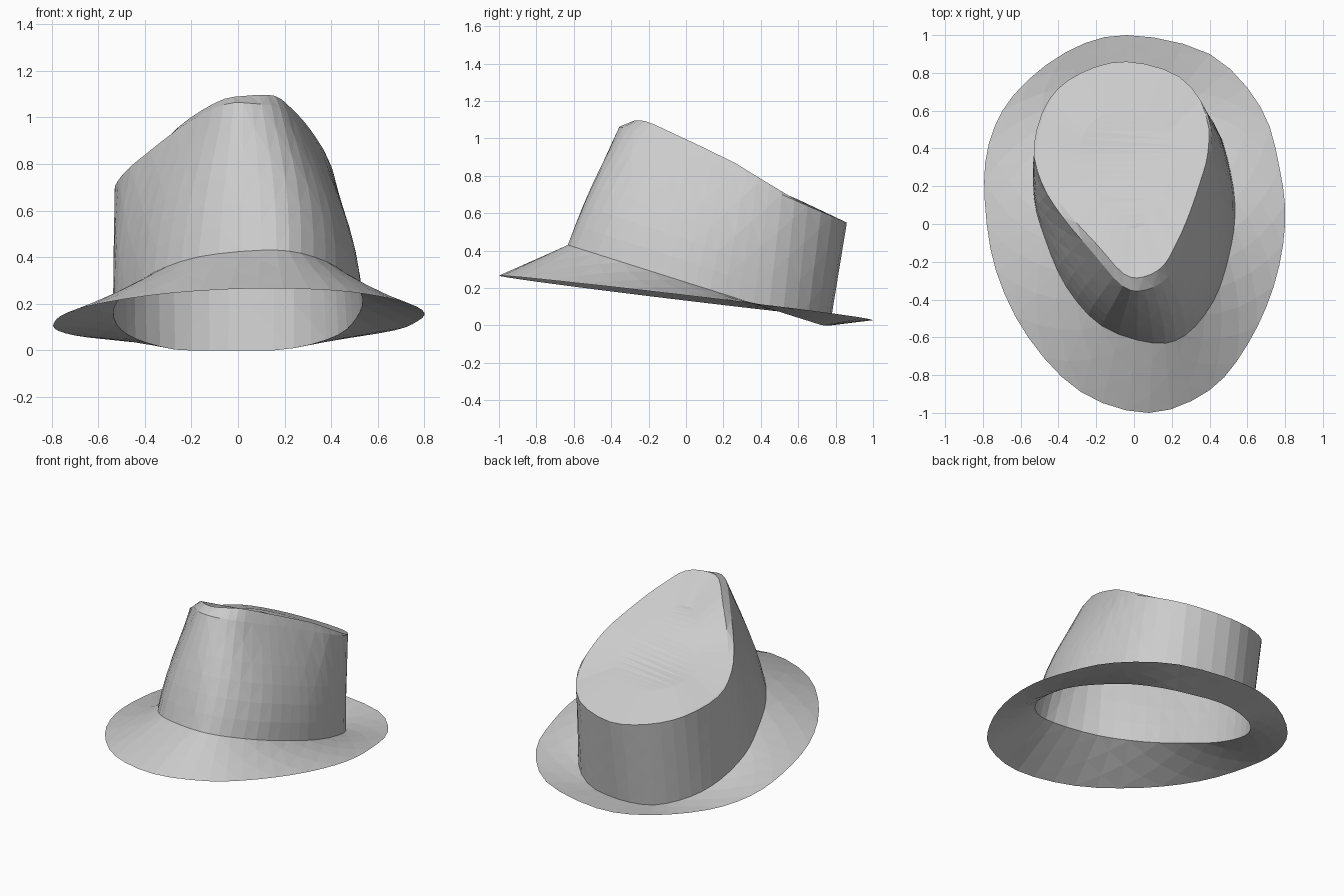
import bpy
import math

cube = bpy.data.objects.get("Cube")
if cube:
    bpy.data.objects.remove(cube, do_unlink=True)

STEPS = 3  # subdivisions between neighbouring outline points

felt = bpy.data.materials.new("light grey felt")
felt.use_nodes = True
grey = (0.6, 0.6, 0.6, 1)
felt.diffuse_color = grey
felt.node_tree.nodes["Principled BSDF"].inputs["Base Color"].default_value = grey


def smooth_loop(keys):
    """Closed Catmull-Rom curve through the key points."""
    n, out = len(keys), []
    for i in range(n):
        p = [keys[(i + k - 1) % n] for k in range(4)]
        for s in range(STEPS):
            t = s / STEPS
            out.append(tuple(
                0.5 * (2 * b + (c - a) * t + (2 * a - 5 * b + 4 * c - d) * t * t
                       + (3 * b - a - 3 * c + d) * t ** 3)
                for a, b, c, d in zip(*p)))
    return out


def lerp(a, b, t):
    return tuple(u + (v - u) * t for u, v in zip(a, b))


def clamp(v):
    return min(max(v, 0), 1)


def loft(name, rings, cap=False):
    """Skin rings with alternating triangles, optionally closing the last one."""
    n = len(rings[0])
    verts = [p for ring in rings for p in ring]
    faces = []
    for r in range(len(rings) - 1):
        for i in range(n):
            j = (i + 1) % n
            a, b, c, d = r * n + i, r * n + j, (r + 1) * n + j, (r + 1) * n + i
            faces += [(a, b, c), (a, c, d)] if (i + r) % 2 else [(a, b, d), (b, c, d)]
    if cap:
        o = (len(rings) - 1) * n
        faces.append((o, o + 1, o + n - 1))
        for i in range(1, n // 2 - 1):
            faces += [(o + i, o + i + 1, o + n - i),
                      (o + i + 1, o + n - i - 1, o + n - i)]
        h = o + n // 2
        faces.append((h - 1, h, h + 1))
    mesh = bpy.data.meshes.new(name)
    mesh.from_pydata(verts, [], faces)
    mesh.materials.append(felt)
    mesh.update()
    obj = bpy.data.objects.new(name, mesh)
    bpy.context.collection.objects.link(obj)


# Outlines run from the front round the left side to the back
rim_xy = smooth_loop([
    (.08, -1), (.4, -.88), (.6, -.64), (.74, -.33), (.8, 0), (.77, .3),
    (.67, .62), (.4, .9), (-.04, 1), (-.36, .91), (-.64, .68), (-.77, .42),
    (-.79, .12), (-.73, -.25), (-.56, -.6), (-.28, -.89)])
base_xy = smooth_loop([
    (.1, -.63), (.27, -.59), (.42, -.41), (.5, -.18), (.535, .05), (.51, .28),
    (.43, .52), (.24, .7), (-.04, .77), (-.27, .72), (-.44, .57), (-.52, .38),
    (-.53, .14), (-.47, -.08), (-.36, -.33), (-.17, -.54)])
top = smooth_loop([
    (.06, -.35, 1.06), (.18, -.28, 1.04), (.26, -.13, .98), (.32, .03, .915),
    (.37, .2, .84), (.41, .38, .76), (.39, .58, .67), (.24, .78, .585),
    (-.04, .86, .55), (-.28, .8, .575), (-.45, .66, .62), (-.53, .42, .68),
    (-.49, .22, .76), (-.38, .04, .855), (-.22, -.15, .975), (-.06, -.33, 1.055)])

# The brim edge and the crown base lie in differently tilted planes
rim = [(x, y, .147 - .118 * y + .018 * x) for x, y in rim_xy]
base = [(x, y, max(.231 - .316 * y, 0)) for x, y in base_xy]

# Brim: straight sloping sheet
loft("brim", [[lerp(a, b, k / 4) for a, b in zip(rim, base)] for k in range(5)])

# Crown: leaning wall that bulges sideways toward the front
crown_rings = []
for k in range(7):
    t = k / 6
    arch = math.sin(math.pi * t)
    ring = []
    for a, b in zip(base, top):
        x, y, z = lerp(a, b, t)
        side = .12 * clamp(.6 - y) if x > 0 else .1 * clamp(.4 - y)
        ring.append((x * (1 + side * arch), y - .03 * clamp(-y) * arch, z))
    crown_rings.append(ring)

# Narrow lip around the front of the top, higher on the left side
lip = []
for x, y, z in top:
    px, py, _ = lerp((x, y, z), (-.03, .35, z), .1 * clamp(.8 - y))
    left_rise = .055 * clamp((.65 - y) / .4) * clamp(x / .2)
    lip.append((px, py, z + left_rise + .025 * clamp((.1 - y) / .2) * clamp(1 - x / .2)))
crown_rings.append(lip)

# Gently domed slanted top
crown_rings.append([lerp(p, (-.03, .3, .815), .45) for p in lip])
loft("crown", crown_rings, cap=True)
